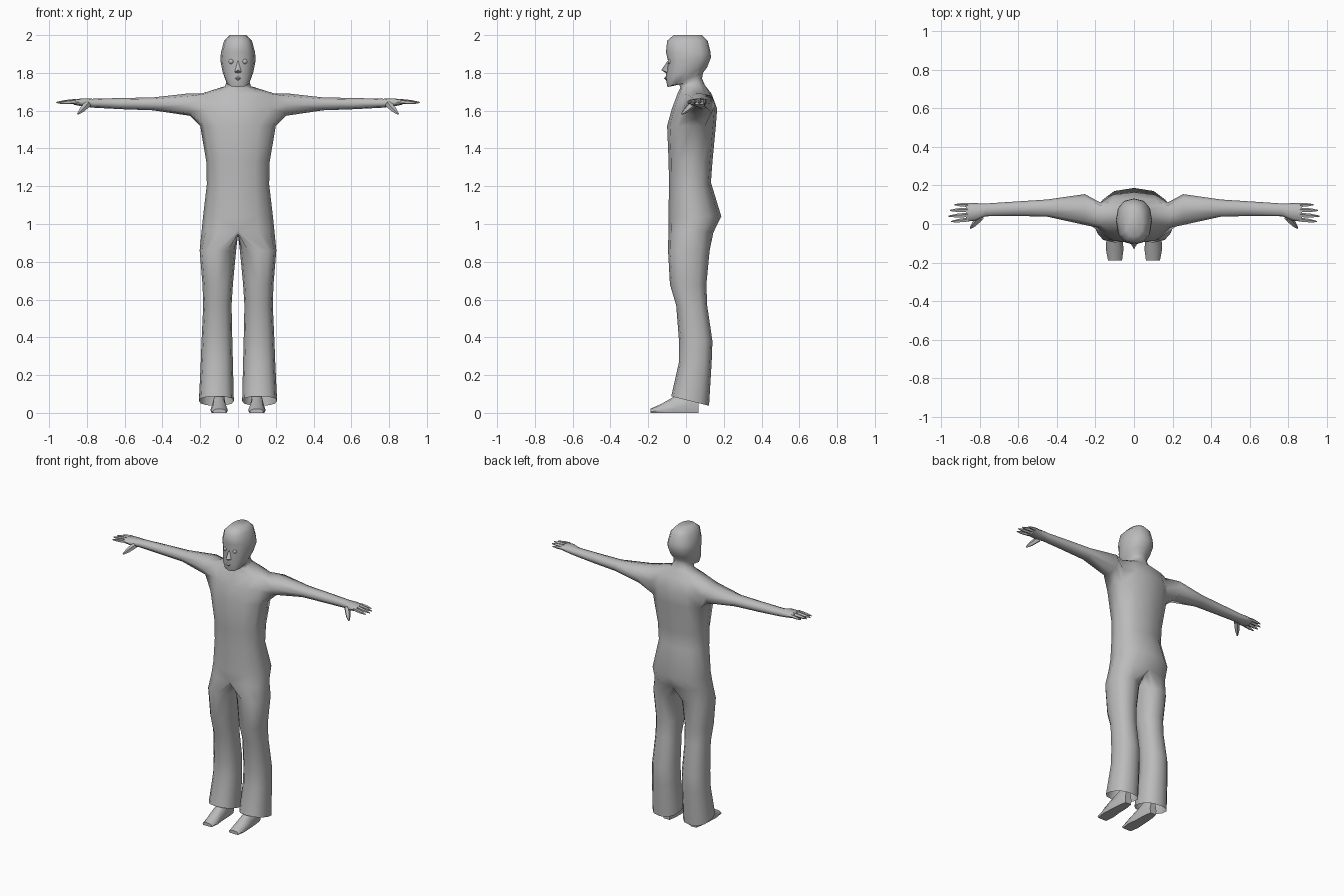
import bpy, bmesh, math
from mathutils import Vector

if "Cube" in bpy.data.objects:
    bpy.data.objects.remove(bpy.data.objects["Cube"])

grey = bpy.data.materials.new("plain grey")
grey.diffuse_color = (0.5, 0.5, 0.5, 1)
grey.use_nodes = True
grey.node_tree.nodes["Principled BSDF"].inputs["Base Color"].default_value = grey.diffuse_color


def power(v, p):
    return math.copysign(abs(v) ** p, v) if abs(v) > 1e-6 else 0.0


def level_ring(bm, zf, zb, yf, yb, x0, x1, n, p=0.85):
    """Ring around z from front centre, past the outer side; height tilts front to back."""
    cx, rx, out = (x0 + x1) / 2, (x1 - x0) / 2, []
    for j in range(n):
        a = math.radians(-90 + 30 * j)
        t = (1 + power(math.sin(a), p)) / 2
        out.append(bm.verts.new((cx + rx * power(math.cos(a), p),
                                 yf + (yb - yf) * t, zf + (zb - zf) * t)))
    return out


def side_ring(bm, x, y0, y1, z0, z1):
    """Eight-sided ring around x, starting at the lower front."""
    out = []
    for k in range(8):
        a = math.radians(225 + 45 * k)
        out.append(bm.verts.new((x, (y0 + y1) / 2 + (y1 - y0) / 2 * power(math.cos(a), .8),
                                 (z0 + z1) / 2 + (z1 - z0) / 2 * power(math.sin(a), .8))))
    return out


def bridge(bm, a, b, closed=True, skip=()):
    n = len(a)
    for j in range(n if closed else n - 1):
        if j not in skip:
            k = (j + 1) % n
            bm.faces.new((a[j], a[k], b[k], b[j]))


def finish(bm, name, angle=60):
    """Make a smooth-shaded object, mirrored across x."""
    bmesh.ops.recalc_face_normals(bm, faces=bm.faces[:])
    me = bpy.data.meshes.new(name)
    bm.to_mesh(me)
    bm.free()
    me.materials.append(grey)
    ob = bpy.data.objects.new(name, me)
    bpy.context.collection.objects.link(ob)
    bpy.context.view_layer.objects.active = ob
    ob.select_set(True)
    bpy.ops.object.shade_smooth_by_angle(angle=math.radians(angle))
    ob.select_set(False)
    ob.modifiers.new("mirror", 'MIRROR').use_axis = (True, False, False)
    return ob


# Body: half of the trunk, neck and head (front z, back z, front y, back y, half width)
bm = bmesh.new()
trunk = [
    (.965, .955, -.093, .145, .193),   # hips
    (1.04, 1.04, -.093, .187, .185),
    (1.20, 1.22, -.090, .132, .165),   # waist
    (1.33, 1.33, -.092, .140, .168),
    (1.52, 1.52, -.100, .158, .200),   # armpit
    (1.61, 1.61, -.075, .165, .198),
    (1.69, 1.69, -.045, .135, .195),   # shoulder
    (1.72, 1.735, -.03, .100, .070),   # neck
    (1.738, 1.77, -.035, .085, .060),
    (1.725, 1.80, -.098, .090, .066),  # jaw
    (1.775, 1.83, -.108, .112, .081),
    (1.86, 1.88, -.095, .132, .094),   # eye level
    (1.91, 1.91, -.106, .130, .090),
    (1.97, 1.97, -.100, .115, .074),
    (2.00, 2.00, -.065, .085, .045),   # crown
]
rings = [level_ring(bm, zf, zb, yf, yb, -w, w, 7) for zf, zb, yf, yb, w in trunk]
for i in range(len(rings) - 1):
    bridge(bm, rings[i], rings[i + 1], False, (2, 3) if i in (4, 5) else ())
bm.faces.new(rings[-1])

# Arm, growing from the opening left at the shoulder (x, front y, back y, low z, high z)
A, B, C = rings[4:7]
last = [A[2], A[3], A[4], B[4], C[4], C[3], C[2], B[2]]
for sec in [(.255, -.005, .155, 1.573, 1.692), (.45, .038, .127, 1.602, 1.670),
            (.62, .042, .116, 1.608, 1.667), (.77, .040, .106, 1.616, 1.663),
            (.82, .018, .108, 1.622, 1.665), (.872, .012, .108, 1.632, 1.660)]:
    ring = side_ring(bm, *sec)
    bridge(bm, last, ring)
    last = ring
bm.faces.new(last)

# Trouser leg, sharing the hip edge and a crotch strip (front z, back z, front y, back y, x range)
f, b = rings[0][0].co.copy(), rings[0][6].co.copy()
crotch = [bm.verts.new(b.lerp(f, k / 6) - Vector((0, 0, .015))) for k in range(1, 6)]
last = rings[0] + crotch
for sec in [(.86, .86, -.095, .125, .010, .203), (.68, .68, -.085, .108, .027, .188),
            (.57, .57, -.052, .112, .034, .184), (.38, .38, -.037, .140, .030, .193),
            (.27, .27, -.037, .136, .027, .197), (.088, .038, -.078, .122, .022, .207)]:
    ring = level_ring(bm, *sec, 12)
    bridge(bm, last, ring)
    last = ring
finish(bm, "body")

# Fingers and thumb: tapered five-sided spikes
bm = bmesh.new()
fingers = [((.86, .097, 1.648), (.932, .100, 1.642), .011),
           ((.86, .072, 1.650), (.955, .070, 1.643), .013),
           ((.86, .046, 1.650), (.962, .040, 1.643), .013),
           ((.86, .022, 1.648), (.950, .012, 1.640), .012),
           ((.795, .035, 1.635), (.848, -.022, 1.582), .019)]
for base, tip, r in fingers:
    base, tip = Vector(base), Vector(tip)
    d = tip - base
    q = d.to_track_quat('Z', 'Y')
    last = None
    for t, s in ((0, 1), (.6, .8), (1, .25)):
        ring = [bm.verts.new(base + d * t + q @ Vector((r * s * math.cos(k * math.tau / 5),
                                                        r * s * math.sin(k * math.tau / 5), 0)))
                for k in range(5)]
        if last:
            bridge(bm, last, ring)
        last = ring
    bm.faces.new(last)
finish(bm, "fingers")

# Feet: heel to toe (y, inner x, outer x, height)
bm = bmesh.new()
last = None
for y, x0, x1, h in [(.065, .075, .125, .10), (.02, .065, .135, .13), (-.06, .062, .142, .088),
                     (-.13, .054, .146, .048), (-.188, .062, .135, .022)]:
    m, w = (x0 + x1) / 2, (x1 - x0) / 2
    ring = [bm.verts.new((m + w * u, y, h * v)) for u, v in
            ((-.85, 0), (.85, 0), (1, .3), (.65, .85), (0, 1), (-.65, .85), (-1, .3))]
    if last:
        bridge(bm, last, ring)
    else:
        bm.faces.new(ring)
    last = ring
bm.faces.new(last)
finish(bm, "feet", 50)

# Nose: half wedge
bm = bmesh.new()
top, tip, under, side = [bm.verts.new(c) for c in
                         ((0, -.094, 1.868), (0, -.131, 1.815), (0, -.100, 1.795),
                          (.020, -.096, 1.803))]
bm.faces.new((top, side, tip))
bm.faces.new((tip, side, under))
finish(bm, "nose", 40)

# Lips: small half wedge
bm = bmesh.new()
pts = [bm.verts.new(c) for c in ((0, -.105, 1.785), (0, -.116, 1.772), (0, -.103, 1.757),
                                 (.022, -.098, 1.771))]
bm.faces.new((pts[0], pts[3], pts[1]))
bm.faces.new((pts[1], pts[3], pts[2]))
finish(bm, "lips", 40)

# Eyes
bm = bmesh.new()
bmesh.ops.create_uvsphere(bm, u_segments=10, v_segments=6, radius=.014)
bmesh.ops.translate(bm, verts=bm.verts[:], vec=(.036, -.083, 1.86))
finish(bm, "eyes")
